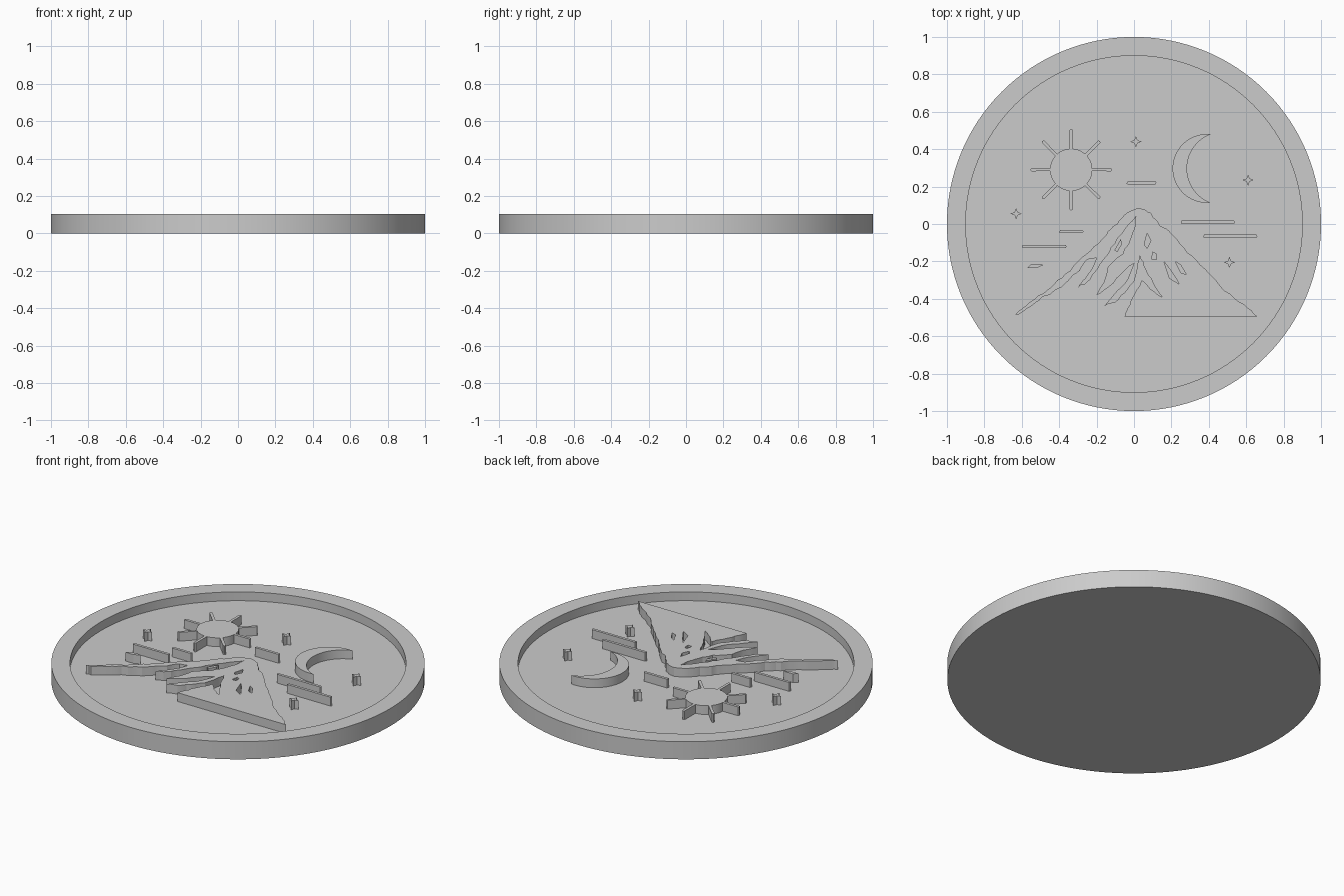
import bpy, bmesh, math, random
from mathutils import Vector

random.seed(4)
if "Cube" in bpy.data.objects:
    bpy.data.objects.remove(bpy.data.objects["Cube"])

HEIGHT, FLOOR, RIM = 0.104, 0.052, 0.9
UNIT = 0.01  # outline points are given in hundredths

grey = bpy.data.materials.new("plain grey")
grey.use_nodes = True
grey.diffuse_color = (0.6, 0.6, 0.6, 1)
grey.node_tree.nodes["Principled BSDF"].inputs["Base Color"].default_value = grey.diffuse_color


def finish(name, mesh):
    """Link a mesh as a grey object with smooth rounds and sharp edges."""
    mesh.materials.clear()
    mesh.materials.append(grey)
    obj = bpy.data.objects.new(name, mesh)
    bpy.context.collection.objects.link(obj)
    bpy.ops.object.select_all(action='DESELECT')
    bpy.context.view_layer.objects.active = obj
    obj.select_set(True)
    bpy.ops.object.shade_smooth_by_angle(angle=math.radians(20))
    return obj


def relief(name, outlines):
    """Raise filled outlines from the floor to rim height; inner outlines are holes."""
    curve = bpy.data.curves.new(name, 'CURVE')
    curve.dimensions = '2D'
    curve.fill_mode = 'BOTH'
    curve.extrude = (HEIGHT - FLOOR) / 2
    for outline in outlines:
        spline = curve.splines.new('POLY')
        spline.points.add(len(outline) - 1)
        for point, (x, y) in zip(spline.points, outline):
            point.co = (x * UNIT, y * UNIT, 0, 1)
        spline.use_cyclic_u = True
    helper = bpy.data.objects.new(name + " helper", curve)
    bpy.context.collection.objects.link(helper)
    bpy.context.view_layer.update()
    evaluated = helper.evaluated_get(bpy.context.evaluated_depsgraph_get())
    mesh = bpy.data.meshes.new_from_object(evaluated)
    bpy.data.objects.remove(helper)
    bm = bmesh.new()
    bm.from_mesh(mesh)
    bmesh.ops.remove_doubles(bm, verts=bm.verts, dist=UNIT * UNIT)
    bmesh.ops.recalc_face_normals(bm, faces=bm.faces)
    # The underside rests on the floor and is not needed
    under = [f for f in bm.faces if f.normal.z < -0.9]
    bmesh.ops.delete(bm, geom=under, context='FACES')
    bmesh.ops.translate(bm, verts=bm.verts, vec=(0, 0, (HEIGHT + FLOOR) / 2))
    bm.to_mesh(mesh)
    bm.free()
    return finish(name, mesh)


def rugged(points):
    """Break an open path into short, slightly uneven rocky steps."""
    result = []
    for a, b in zip(points, points[1:]):
        a, b = Vector(a), Vector(b)
        side = (b - a).orthogonal().normalized()
        result += [a, a.lerp(b, 0.35) + side * random.uniform(-0.5, 0.5),
                   a.lerp(b, 0.7) + side * random.uniform(-0.5, 0.5)]
    return result + [Vector(points[-1])]


def arc(cx, cy, radius, start, end, steps):
    turns = [math.radians(start + (end - start) * i / steps) for i in range(steps + 1)]
    return [(cx + radius * math.cos(t), cy + radius * math.sin(t)) for t in turns]


# Round tray with raised rim
bm = bmesh.new()
profile = [(0, 0), (1, 0), (1, HEIGHT), (RIM, HEIGHT), (RIM, FLOOR), (0, FLOOR)]
verts = [bm.verts.new((r, 0, z)) for r, z in profile]
edges = [bm.edges.new(pair) for pair in zip(verts, verts[1:])]
bmesh.ops.spin(bm, geom=verts + edges, axis=(0, 0, 1), cent=(0, 0, 0),
               angle=math.tau, steps=128, use_duplicate=False)
bmesh.ops.remove_doubles(bm, verts=bm.verts, dist=UNIT * UNIT)
bmesh.ops.recalc_face_normals(bm, faces=bm.faces)
tray = bpy.data.meshes.new("tray")
bm.to_mesh(tray)
bm.free()
finish("tray", tray)

# Sun with eight thin rays
sun = []
for i in range(8):
    angle = 45 * i
    sun += arc(-33.6, 29, 11.3, angle - 41, angle - 4, 8)
    reach = Vector((math.cos(math.radians(angle)), math.sin(math.radians(angle))))
    side = Vector((-reach.y, reach.x)) * 0.8
    tip = Vector((-33.6, 29)) + reach * 21.3
    sun += [tip - side, tip + reach * 0.5, tip + side]
relief("sun", [sun])

# Crescent moon: wide outer arc, then back along the inner arc
outer = arc(39, 29.7, 18.4, 83, 277, 40)
inner = arc(47.8, 29.7, 19.5, 249, 111, 32)
relief("moon", [outer + inner])

# Four-pointed stars
for n, (x, y) in enumerate([(1, 44), (61, 23.5), (-63, 5.5), (51, -20.5)]):
    star = [(x + r * math.cos(i * math.pi / 4), y + r * math.sin(i * math.pi / 4))
            for i, r in enumerate([3, 1.2] * 4)]
    relief(f"star_{n + 1}", [star])

# Thin cloud streaks
for n, (left, right, y) in enumerate([(-4, 12, 22), (-40, -27, -4), (-60, -36, -12),
                                      (25, 54, 1), (37, 66, -6.5)]):
    relief(f"cloud_line_{n + 1}", [[(left, y - 0.5), (left + 0.5, y - 0.8), (right - 0.5, y - 0.8),
                                    (right, y), (right - 0.5, y + 0.8), (left + 0.5, y + 0.8)]])
relief("small_cloud", [[(-57, -23.5), (-52, -23.5), (-48.5, -22), (-50, -21.3), (-55, -21.5)]])

# Mountain: outer left ridge, inner ribs, base and right slope
left_ridge = [(2, 8.5), (-5, 5), (-9, 0), (-14, -4), (-17, -8), (-23, -14), (-29, -19),
              (-34, -25), (-41, -30), (-46, -35), (-53, -40), (-61, -46), (-65, -49),
              (-61, -48), (-55, -44), (-49, -39), (-44, -37), (-39, -34), (-34, -29),
              (-29, -25), (-25, -19), (-20, -18)]
ribs = [(-22, -23), (-26, -29), (-30, -34), (-25, -31), (-21, -26), (-17, -20), (-13, -15),
        (-9, -8), (-5, -3), (1, 4), (0, -3), (-2, -8), (-6, -16), (-14, -23), (-16, -31),
        (-20, -38), (-14, -34), (-7, -27), (0, -21), (-5, -32), (-16, -44), (-10, -42),
        (-5, -37), (0, -31), (2, -22), (3, -17), (5, -22), (9, -29), (15, -39), (9, -35),
        (4, -30), (0, -38), (-2, -43), (-5, -49.5)]
right_slope = [(66, -49.5), (61, -45), (54, -40), (46, -33), (38, -24), (31, -17), (25, -11),
               (19, -4), (14, -1), (9, 6), (5, 8)]
hollows = [[(7, -5), (9, -9), (7, -13), (5.5, -11)],
           [(10, -15), (12, -16), (12, -19), (9.5, -19)],
           [(16, -20), (19, -24), (23, -30), (24, -32), (19, -29)],
           [(22, -20), (25, -22), (28, -27), (25, -26)]]
relief("mountain", [rugged(left_ridge) + rugged(ribs) + rugged(right_slope)] + hollows)

# Loose rock mark between the ridge and the ribs
relief("rock_mark", [[(-7, -8), (-6.5, -11), (-9, -15), (-10.5, -14)]])
